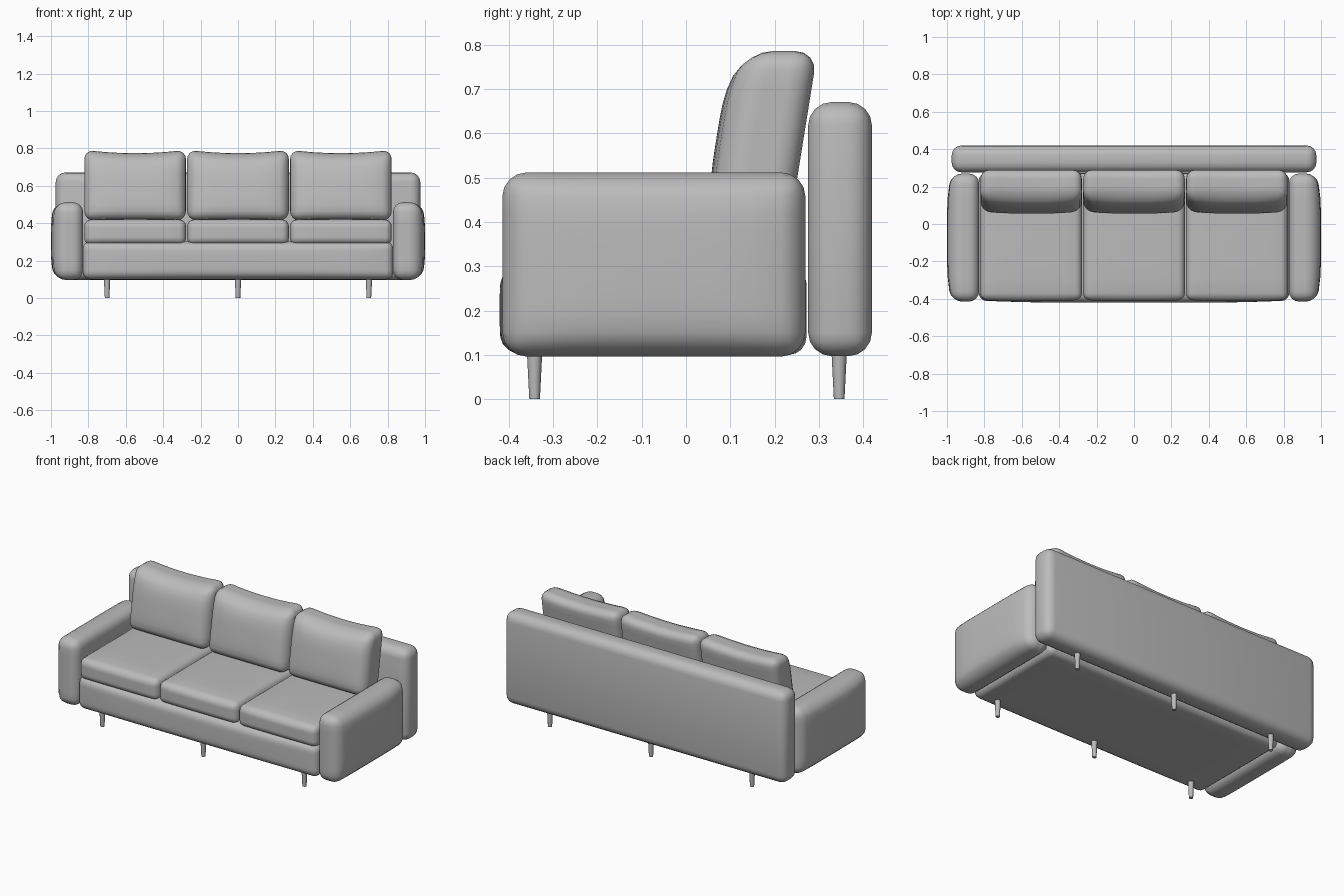
import bpy, bmesh, math
from mathutils import Vector

cube = bpy.data.objects.get("Cube")
if cube:
    bpy.data.objects.remove(cube)

fabric = bpy.data.materials.new("grey_fabric")
fabric.use_nodes = True
grey = (0.5, 0.5, 0.5, 1)
fabric.diffuse_color = grey
fabric.node_tree.nodes["Principled BSDF"].inputs["Base Color"].default_value = grey


def finish(bm, name):
    bmesh.ops.recalc_face_normals(bm, faces=bm.faces)
    mesh = bpy.data.meshes.new(name)
    bm.to_mesh(mesh)
    bm.free()
    mesh.materials.append(fabric)
    obj = bpy.data.objects.new(name, mesh)
    bpy.context.collection.objects.link(obj)
    bpy.ops.object.select_all(action='DESELECT')
    obj.select_set(True)
    bpy.context.view_layer.objects.active = obj
    bpy.ops.object.shade_smooth_by_angle(angle=math.radians(40))
    return obj


def padded_box(name, low, high, radius, shape=None, segments=4, cuts=8):
    """Rounded box; shape(offset, unit position) returns the puffed offset."""
    low, high = Vector(low), Vector(high)
    centre, half = (low + high) / 2, (high - low) / 2
    bm = bmesh.new()
    bmesh.ops.create_cube(bm, size=2)
    bmesh.ops.scale(bm, vec=half, verts=bm.verts)
    bmesh.ops.bevel(bm, geom=bm.edges[:], offset=radius, segments=segments,
                    profile=0.5, affect='EDGES')
    if shape:
        for axis in range(3):
            normal = Vector([float(i == axis) for i in range(3)])
            inner = half[axis] - radius
            for k in range(1, cuts):
                point = normal * inner * (2 * k / cuts - 1)
                bmesh.ops.bisect_plane(bm, geom=bm.verts[:] + bm.edges[:] + bm.faces[:],
                                       plane_co=point, plane_no=normal)
        for v in bm.verts:
            unit = Vector([v.co[i] / half[i] for i in range(3)])
            v.co = shape(v.co.copy(), unit)
    bmesh.ops.translate(bm, vec=centre, verts=bm.verts)
    return finish(bm, name)


def dome(a, b):
    return max(0, 1 - a ** 4) * max(0, 1 - b ** 4)


# Arms, puffed on the outer side
for name, side in (("left_arm", 1), ("right_arm", -1)):
    def arm_shape(co, u, side=side):
        if u.x * side > 0:
            co.x += side * 0.026 * u.x * side * dome(u.y, u.z)
        return co
    xs = sorted((side * 0.828, side * 0.974))
    padded_box(name, (xs[0], -0.415, 0.096), (xs[1], 0.27, 0.512), 0.055, arm_shape)

# Backrest panel
padded_box("back_panel", (-0.975, 0.276, 0.097), (0.975, 0.42, 0.671), 0.053)


# Base with a softly rounded front
def base_shape(co, u):
    if u.y < 0:
        co.y += 0.012 * u.y * dome(u.x, u.z)
    return co


padded_box("base", (-0.83, -0.409, 0.1), (0.83, 0.272, 0.302), 0.04, base_shape)


# Seat cushions, crowned on top
def seat_shape(co, u):
    if u.z > 0:
        co.z += 0.008 * u.z * dome(u.x, u.y)
    if u.y < 0:
        co.y += 0.008 * u.y * dome(u.x, u.z)
    return co


# Back cushions: puffed front, sagging top edge, leaning backwards
def back_shape(co, u):
    if u.y < 0:
        co.y += 0.024 * u.y * dome(u.x, u.z)
    if u.z > 0:
        co.z -= 0.018 * u.z * (1 - u.x ** 2)
        if u.y < 0:
            co.y += 0.02 * u.z ** 3
    co.y += 0.16 * co.z
    return co


for name, x in (("right", -0.55), ("middle", 0), ("left", 0.55)):
    padded_box(name + "_seat_cushion", (x - 0.272, -0.404, 0.285),
               (x + 0.272, 0.27, 0.417), 0.035, seat_shape)
    padded_box(name + "_back_cushion", (x - 0.272, 0.095, 0.415),
               (x + 0.272, 0.268, 0.792), 0.05, back_shape)

# Tapered legs
for row, y in (("front", -0.342), ("back", 0.346)):
    for name, x in (("right", -0.7), ("middle", 0), ("left", 0.7)):
        bm = bmesh.new()
        bmesh.ops.create_cone(bm, cap_ends=True, segments=12, radius1=0.012,
                              radius2=0.018, depth=0.12)
        bmesh.ops.translate(bm, vec=(x, y, 0.06), verts=bm.verts)
        finish(bm, row + "_" + name + "_leg")
